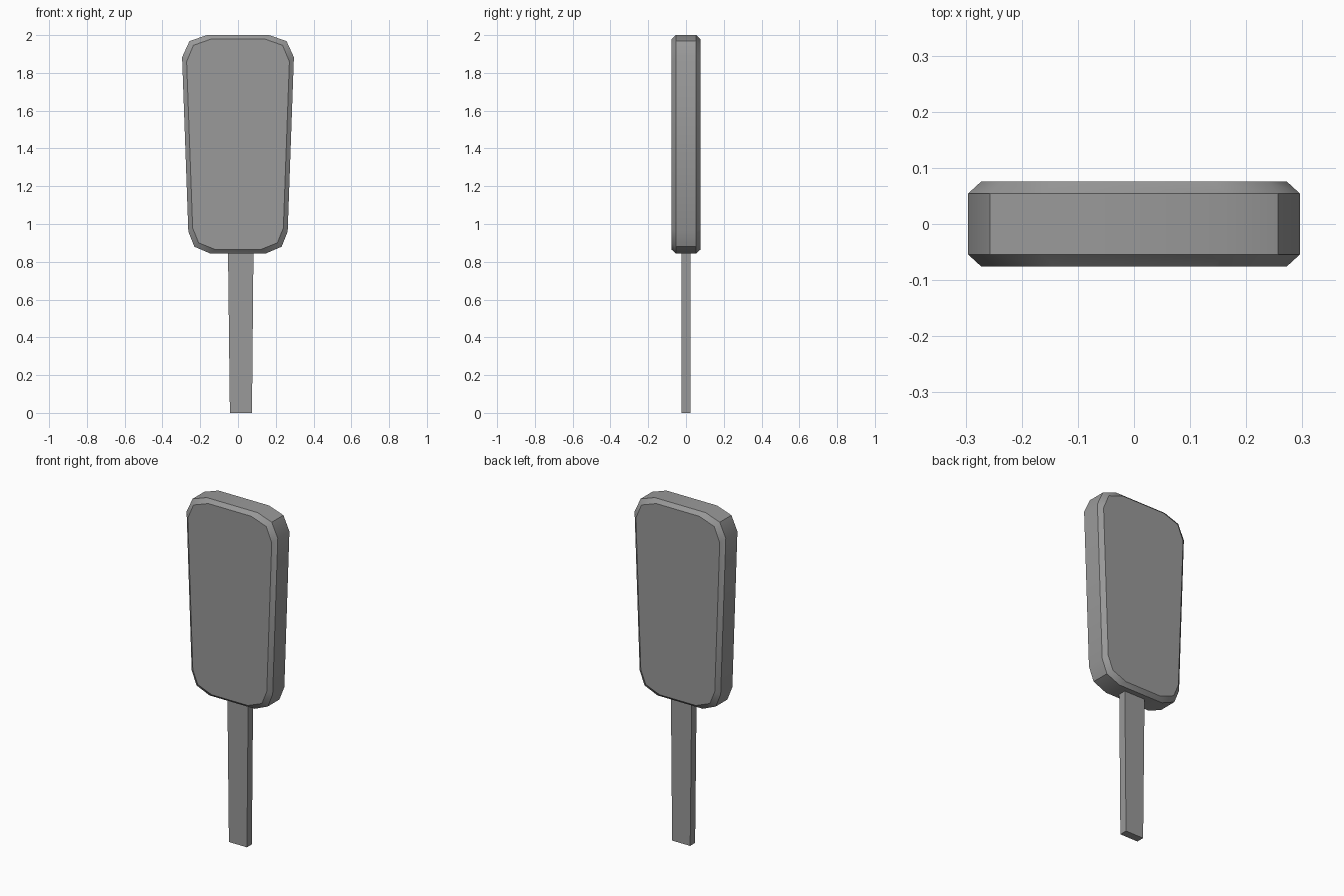
import bpy
import bmesh
import math

if "Cube" in bpy.data.objects:
    bpy.data.objects.remove(bpy.data.objects["Cube"])

grey = bpy.data.materials.new("dark_grey")
grey.diffuse_color = (0.32, 0.32, 0.32, 1.0)
grey.use_nodes = True
grey.node_tree.nodes["Principled BSDF"].inputs["Base Color"].default_value = grey.diffuse_color


def loft(name, loops):
    """Join equal-length closed loops, cap both ends, smooth the soft edges."""
    bm = bmesh.new()
    rings = [[bm.verts.new(p) for p in loop] for loop in loops]
    n = len(rings[0])
    for a, b in zip(rings, rings[1:]):
        for i in range(n):
            j = (i + 1) % n
            bm.faces.new((a[i], a[j], b[j], b[i]))
    bm.faces.new(rings[0][::-1])
    bm.faces.new(rings[-1])
    bmesh.ops.recalc_face_normals(bm, faces=bm.faces[:])
    mesh = bpy.data.meshes.new(name)
    bm.to_mesh(mesh)
    bm.free()
    mesh.materials.append(grey)
    obj = bpy.data.objects.new(name, mesh)
    bpy.context.collection.objects.link(obj)
    bpy.ops.object.select_all(action='DESELECT')
    obj.select_set(True)
    bpy.context.view_layer.objects.active = obj
    bpy.ops.object.shade_smooth_by_angle(angle=math.radians(30))
    return obj


def outline(half, y):
    """Mirror a right-hand half profile (x, z) into a closed loop at depth y."""
    pts = half + [(-x, z) for x, z in reversed(half)]
    return [(x, y, z) for x, z in pts]


# Tapered slab with chamfered corners and bevelled front and back rims
outer = [(0.147, 0.844), (0.231, 0.88), (0.263, 0.96),
         (0.296, 1.883), (0.257, 1.968), (0.165, 2.0)]
inner = [(0.118, 0.864), (0.208, 0.90), (0.24, 0.978),
         (0.272, 1.86), (0.236, 1.946), (0.14, 1.98)]
loft("ice_pop_body", [outline(inner, -0.076), outline(outer, -0.054),
                      outline(outer, 0.054), outline(inner, 0.076)])

# Flat stick, slightly off centre and narrowing downwards
loft("stick", [[(x0, -0.023, z), (x1, -0.023, z), (x1, 0.023, z), (x0, 0.023, z)]
               for x0, x1, z in [(-0.043, 0.074, 0.0), (-0.053, 0.082, 0.87)]])
